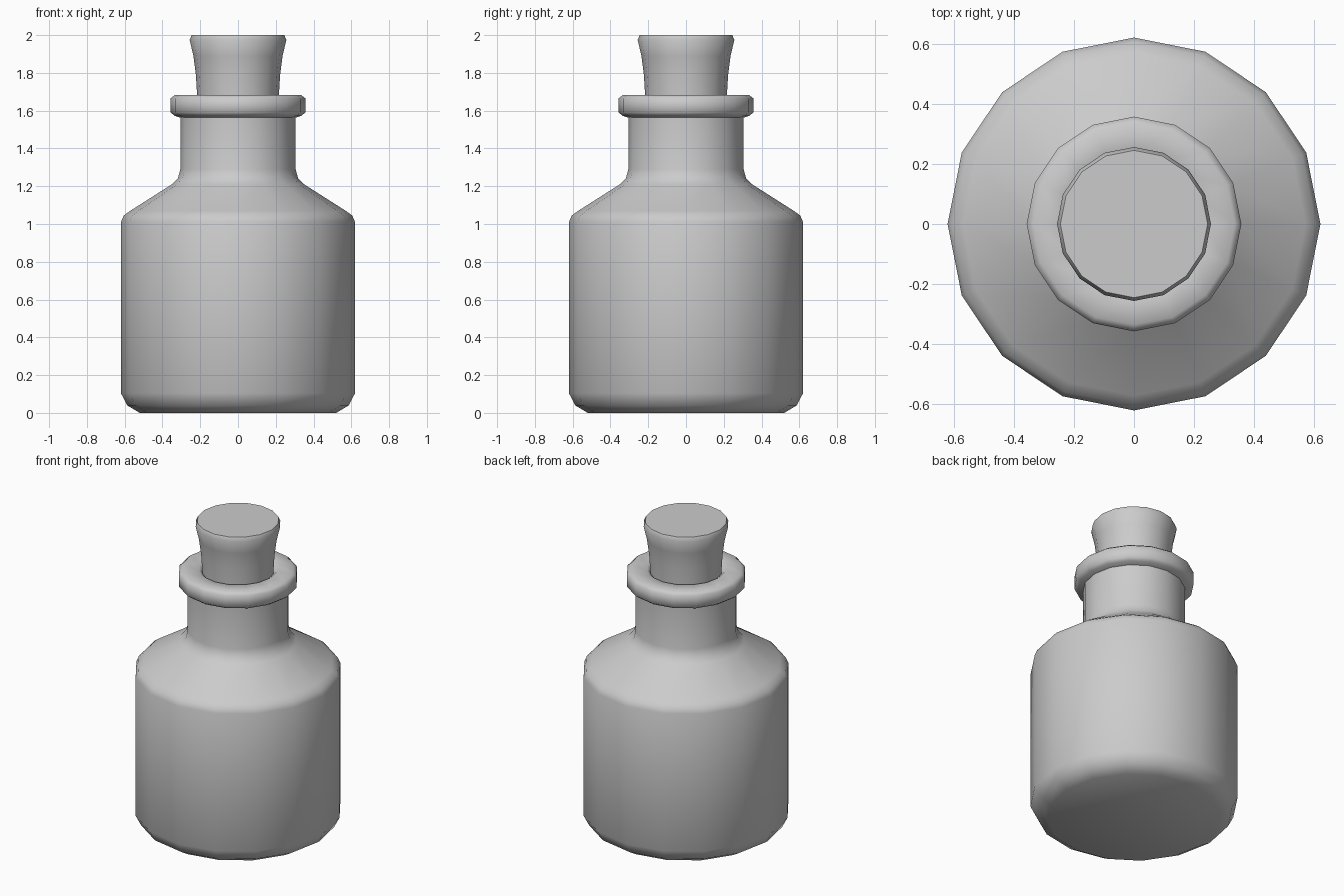
import bpy, bmesh
from math import cos, sin, pi, radians

if "Cube" in bpy.data.objects:
    bpy.data.objects.remove(bpy.data.objects["Cube"])

SIDES = 16


def lathe(name, profile):
    """Revolve an (r, z) profile, bottom to top, and cap both ends."""
    bm = bmesh.new()
    rings = [[bm.verts.new((r * cos(2 * pi * i / SIDES), r * sin(2 * pi * i / SIDES), z))
              for i in range(SIDES)] for r, z in profile]
    for a, b in zip(rings, rings[1:]):
        for i in range(SIDES):
            j = (i + 1) % SIDES
            bm.faces.new((a[i], a[j], b[j], b[i]))
    bm.faces.new(rings[0][::-1])
    bm.faces.new(rings[-1])
    mesh = bpy.data.meshes.new(name)
    bm.to_mesh(mesh)
    bm.free()
    ob = bpy.data.objects.new(name, mesh)
    bpy.context.collection.objects.link(ob)
    bpy.ops.object.select_all(action='DESELECT')
    ob.select_set(True)
    bpy.context.view_layer.objects.active = ob
    bpy.ops.object.shade_smooth_by_angle(angle=radians(60))
    return ob


# Bottle: rounded base, straight wall, sloping shoulder, neck and rolled lip
lathe("bottle", [
    (0.52, 0.0), (0.587, 0.04), (0.62, 0.105),
    (0.62, 1.01), (0.605, 1.045), (0.57, 1.07),
    (0.35, 1.21), (0.318, 1.243), (0.305, 1.29),
    (0.305, 1.563), (0.335, 1.573), (0.357, 1.59),
    (0.357, 1.665), (0.335, 1.682), (0.235, 1.682), (0.215, 1.665),
    (0.215, 1.55),
])

# Flared stopper seated in the neck
lathe("stopper", [
    (0.21, 1.56), (0.217, 1.69), (0.223, 1.79), (0.236, 1.89),
    (0.256, 1.975), (0.245, 2.0),
])
